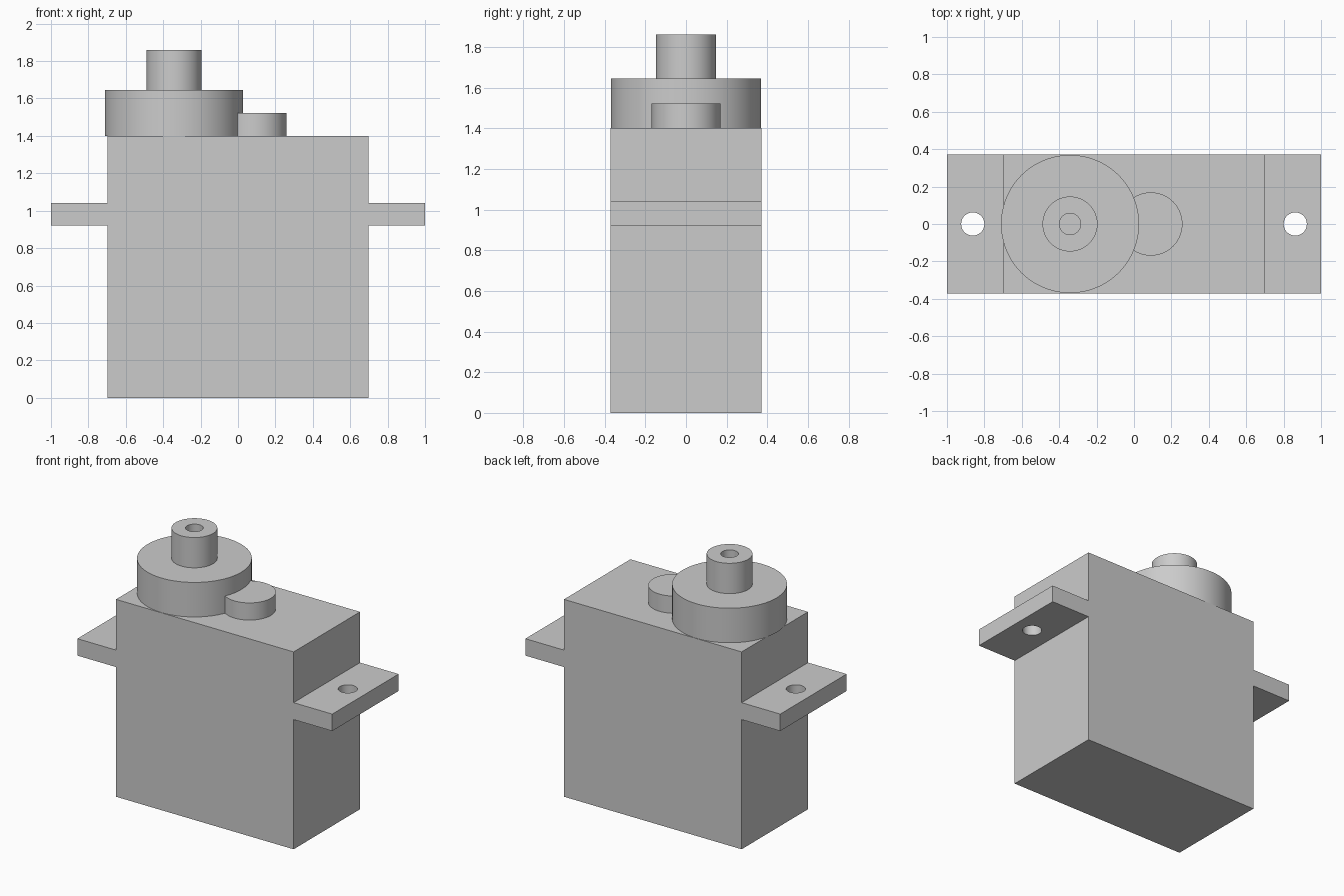
import bpy, bmesh, math
from mathutils import Matrix, Vector

if "Cube" in bpy.data.objects:
    bpy.data.objects.remove(bpy.data.objects["Cube"], do_unlink=True)

grey = bpy.data.materials.new("light_grey")
grey.use_nodes = True
COLOUR = (0.6, 0.6, 0.6, 1)
grey.diffuse_color = COLOUR
grey.node_tree.nodes["Principled BSDF"].inputs["Base Color"].default_value = COLOUR

HALF_DEPTH = 0.372
BODY_TOP = 1.4


def finish(name, bm, smooth=True):
    bmesh.ops.recalc_face_normals(bm, faces=bm.faces)
    mesh = bpy.data.meshes.new(name)
    bm.to_mesh(mesh)
    bm.free()
    mesh.materials.append(grey)
    obj = bpy.data.objects.new(name, mesh)
    bpy.context.collection.objects.link(obj)
    if smooth:
        bpy.ops.object.select_all(action='DESELECT')
        obj.select_set(True)
        bpy.context.view_layer.objects.active = obj
        bpy.ops.object.shade_smooth_by_angle(angle=math.radians(30))
    return obj


def lathe(name, x, profile, steps=96):
    """Spin a closed (radius, z) outline, starting and ending on the axis."""
    bm = bmesh.new()
    verts = [bm.verts.new((x + r, 0, z)) for r, z in profile]
    edges = [bm.edges.new(pair) for pair in zip(verts, verts[1:])]
    bmesh.ops.spin(bm, geom=verts + edges, cent=(x, 0, 0), axis=(0, 0, 1),
                   angle=2 * math.pi, steps=steps)
    bmesh.ops.remove_doubles(bm, verts=bm.verts, dist=1e-4)
    return finish(name, bm)


# Case with mounting ears: half outline mirrored, then extruded front to back
half = [(0.697, 0), (0.697, 0.92), (1, 0.92), (1, 1.04), (0.697, 1.04), (0.697, BODY_TOP)]
outline = half + [(-x, z) for x, z in reversed(half)]
bm = bmesh.new()
face = bm.faces.new([bm.verts.new((x, -HALF_DEPTH, z)) for x, z in outline])
extruded = bmesh.ops.extrude_face_region(bm, geom=[face])
bmesh.ops.translate(bm, vec=Vector((0, 2 * HALF_DEPTH, 0)),
                    verts=[v for v in extruded["geom"] if isinstance(v, bmesh.types.BMVert)])
case = finish("servo_case", bm, smooth=False)

# Screw holes through both ears
bm = bmesh.new()
for side in (-1, 1):
    bmesh.ops.create_cone(bm, cap_ends=True, segments=64, radius1=0.062, radius2=0.062,
                          depth=0.3, matrix=Matrix.Translation((side * 0.862, 0, 0.98)))
cutter = finish("screw_hole_cutter", bm)
cutter.hide_render = True
cutter.hide_set(True)
cutter.display_type = 'WIRE'
holes = case.modifiers.new("screw_holes", 'BOOLEAN')
holes.object = cutter
holes.operation = 'DIFFERENCE'
holes.solver = 'EXACT'

# Gear housing
lathe("gear_housing", -0.342, [(0, BODY_TOP), (0.369, BODY_TOP), (0.369, 1.645), (0, 1.645)])

# Output shaft with a blind screw bore
lathe("output_shaft", -0.342, [(0, 1.645), (0.147, 1.645), (0.147, 1.86),
                               (0.057, 1.86), (0.057, 1.65), (0, 1.65)])

# Small idler gear boss beside the housing
lathe("idler_boss", 0.09, [(0, BODY_TOP), (0.169, BODY_TOP), (0.169, 1.522), (0, 1.522)])
